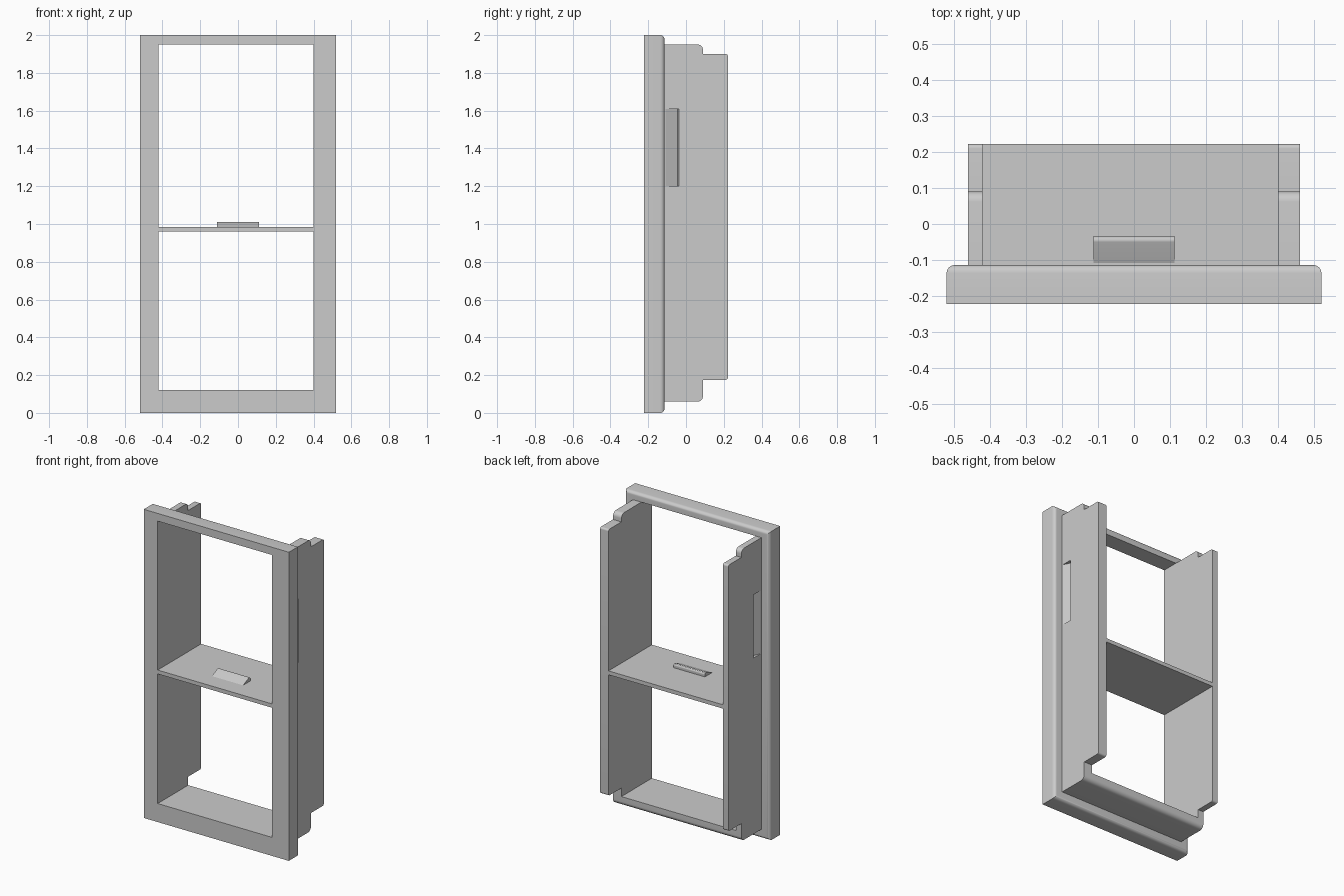
import bpy, math
from mathutils import Vector

if "Cube" in bpy.data.objects:
    bpy.data.objects.remove(bpy.data.objects["Cube"])

XL, XR, OUT = -0.42, 0.40, 0.46        # inner left, inner right, outer half width
FRONT, FACE_BACK, BACK = -0.222, -0.114, 0.222


def rounded(points, steps=6):
    """Profile of (u, v, radius) corners turned into a point loop with arcs."""
    loop = []
    for i, (u, v, r) in enumerate(points):
        c = Vector((u, v))
        if r == 0:
            loop.append(c)
            continue
        p, q = points[i - 1], points[(i + 1) % len(points)]
        a = (Vector(p[:2]) - c).normalized()
        b = (Vector(q[:2]) - c).normalized()
        half = a.angle(b) / 2
        start, end = c + a * r / math.tan(half), c + b * r / math.tan(half)
        centre = c + (a + b).normalized() * r / math.sin(half)
        for k in range(steps + 1):
            d = start.lerp(end, k / steps) - centre
            loop.append(centre + d.normalized() * r)
    return loop


def finish(obj):
    bpy.ops.object.select_all(action='DESELECT')
    obj.select_set(True)
    bpy.context.view_layer.objects.active = obj
    bpy.ops.object.mode_set(mode='EDIT')
    bpy.ops.mesh.select_all(action='SELECT')
    bpy.ops.mesh.normals_make_consistent(inside=False)
    bpy.ops.object.mode_set(mode='OBJECT')
    bpy.ops.object.shade_smooth_by_angle(angle=math.radians(25))
    return obj


def extrude_x(name, profile, x0, x1):
    """Solid from a closed (y, z) profile swept from x0 to x1."""
    loop = rounded(profile)
    n = len(loop)
    verts = [(x, p.x, p.y) for x in (x0, x1) for p in loop]
    faces = [tuple(range(n)), tuple(range(n, 2 * n))]
    faces += [(i, (i + 1) % n, n + (i + 1) % n, n + i) for i in range(n)]
    return solid(name, verts, faces)


def solid(name, verts, faces):
    mesh = bpy.data.meshes.new(name)
    mesh.from_pydata(verts, [], faces)
    obj = bpy.data.objects.new(name, mesh)
    bpy.context.collection.objects.link(obj)
    return finish(obj)


def cut(obj, cutter):
    mod = obj.modifiers.new("cut", 'BOOLEAN')
    mod.operation, mod.solver, mod.object = 'DIFFERENCE', 'EXACT', cutter
    bpy.context.view_layer.objects.active = obj
    bpy.ops.object.modifier_apply(modifier=mod.name)
    bpy.data.objects.remove(cutter)


# Front frame: nested rectangles, rounded over along the outer back edge
r = 0.022
rings = [(XL, XR, 0.12, 1.95, FRONT), (-0.52, 0.52, 0, 2, FRONT)]
for k in range(7):
    t = k / 6 * math.pi / 2
    inset = r * (1 - math.cos(t))
    rings.append((-0.52 + inset, 0.52 - inset, inset, 2 - inset,
                  FACE_BACK - r + r * math.sin(t)))
rings.append((XL, XR, 0.12, 1.95, FACE_BACK))
verts = [v for a, b, c, d, y in rings
         for v in ((a, y, c), (b, y, c), (b, y, d), (a, y, d))]
m = len(rings)
faces = [(4 * i + j, 4 * i + (j + 1) % 4,
          4 * ((i + 1) % m) + (j + 1) % 4, 4 * ((i + 1) % m) + j)
         for i in range(m) for j in range(4)]
solid("front_frame", verts, faces)

# Side walls with stepped ends and a sloped finger pocket on the outside
wall = [(FACE_BACK, 0.06, 0), (0.09, 0.06, 0.028), (0.09, 0.175, 0),
        (BACK, 0.175, 0.012), (BACK, 1.90, 0.012), (0.09, 1.90, 0),
        (0.09, 1.95, 0.028), (FACE_BACK, 1.95, 0)]
for name, x0, x1, s in (("left_wall", -OUT, XL, -1), ("right_wall", XR, OUT, 1)):
    side = extrude_x(name, wall, x0, x1)
    section = [(OUT, -0.108), (OUT - 0.03, -0.045), (OUT, -0.036), (OUT + 0.03, -0.036),
               (OUT + 0.03, -0.108)]
    pv = [(s * x, y, z) for z in (1.20, 1.61) for x, y in section]
    pf = [(0, 1, 2, 3, 4), (5, 6, 7, 8, 9)]
    pf += [(i, (i + 1) % 5, 5 + (i + 1) % 5, 5 + i) for i in range(5)]
    pocket = solid("pocket_cutter", pv, pf)
    pocket.hide_render = True
    cut(side, pocket)
    finish(side)

# Bottom panel behind the frame
extrude_x("bottom_panel", [(FACE_BACK, 0.06, 0), (0.09, 0.06, 0.028),
                           (0.09, 0.12, 0), (FACE_BACK, 0.12, 0)], XL, XR)

# Middle shelf with its wedge-shaped finger grip
extrude_x("middle_shelf", [(FRONT, 0.96, 0), (BACK, 0.96, 0),
                           (BACK, 0.985, 0), (FRONT, 0.985, 0)], XL, XR)
extrude_x("shelf_grip", [(-0.108, 0.985, 0), (-0.034, 0.985, 0),
                         (-0.032, 1.018, 0.012)], -0.112, 0.112)
